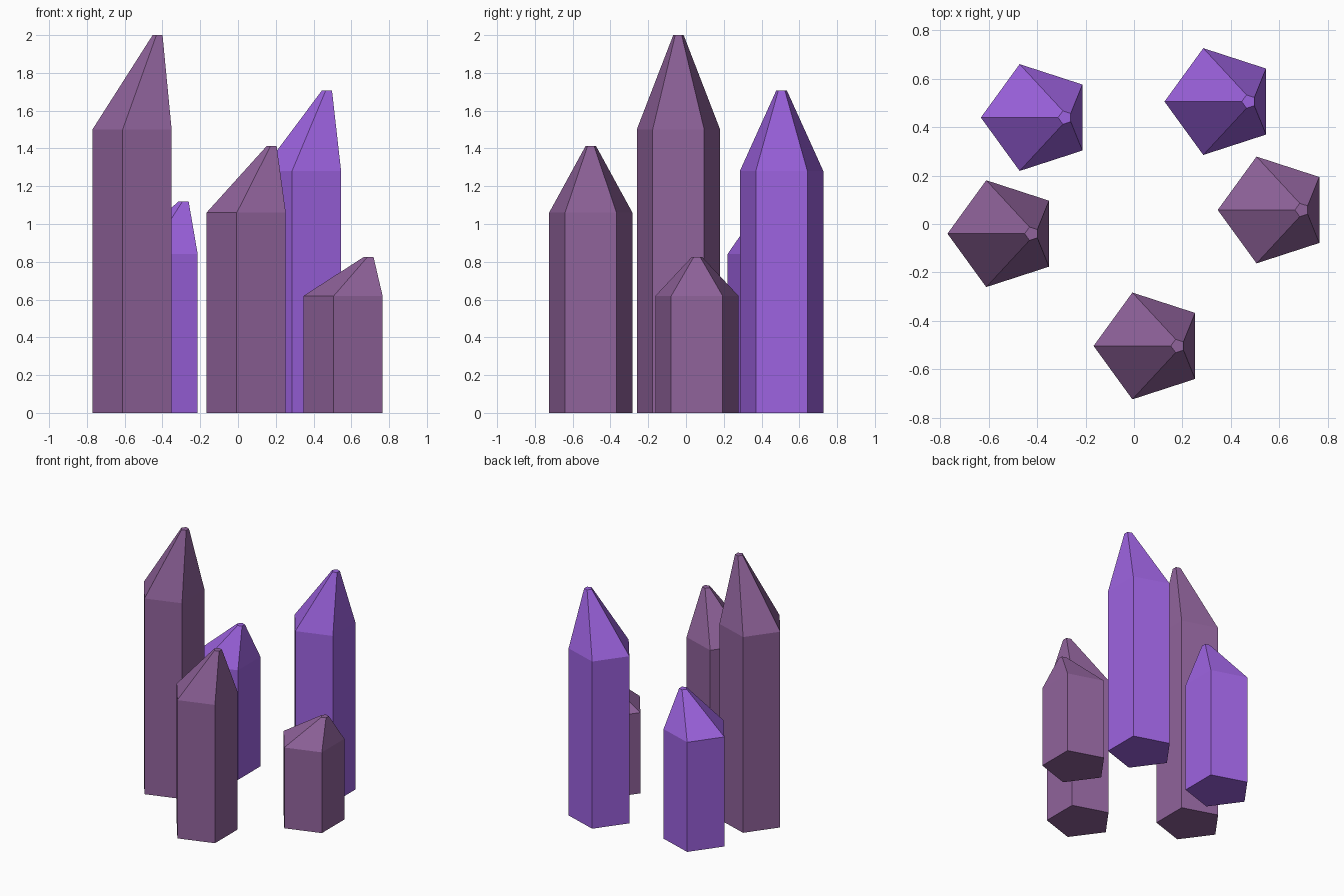
import bpy, bmesh
from math import cos, sin, pi

if "Cube" in bpy.data.objects:
    bpy.data.objects.remove(bpy.data.objects["Cube"])

SIDES, RADIUS = 5, 0.232


def material(name, color):
    m = bpy.data.materials.new(name)
    m.diffuse_color = color
    m.use_nodes = True
    m.node_tree.nodes["Principled BSDF"].inputs["Base Color"].default_value = m.diffuse_color
    return m


violet = material("violet", (0.34, 0.125, 0.75, 1))
mauve = material("mauve", (0.28, 0.125, 0.33, 1))


def crystal(name, x, y, height, mat):
    """Five-sided prism with a slanted point leaning to +x and a tiny flat tip."""
    bm = bmesh.new()
    # base, shoulder and tip rings: (radius, x offset, z)
    levels = [(RADIUS, 0, 0), (RADIUS, 0, 0.75 * height),
              (RADIUS / 8, RADIUS / 2, height)]
    rings = []
    for r, dx, z in levels:
        angles = [pi + 2 * pi * i / SIDES for i in range(SIDES)]
        rings.append([bm.verts.new((dx + r * cos(a), r * sin(a), z)) for a in angles])
    for low, high in zip(rings, rings[1:]):
        for i in range(SIDES):
            j = (i + 1) % SIDES
            bm.faces.new((low[i], low[j], high[j], high[i]))
    bm.faces.new(rings[0][::-1])
    bm.faces.new(rings[-1])
    mesh = bpy.data.meshes.new(name)
    bm.to_mesh(mesh)
    bm.free()
    mesh.materials.append(mat)
    obj = bpy.data.objects.new(name, mesh)
    obj.location = (x, y, 0)
    bpy.context.collection.objects.link(obj)


# The five crystals of the cluster
crystal("tall_left_crystal", -0.539, -0.04, 2.0, mauve)
crystal("front_crystal", 0.065, -0.504, 1.413, mauve)
crystal("short_right_crystal", 0.578, 0.058, 0.825, mauve)
crystal("back_right_crystal", 0.358, 0.506, 1.708, violet)
crystal("back_left_crystal", -0.401, 0.44, 1.12, violet)
